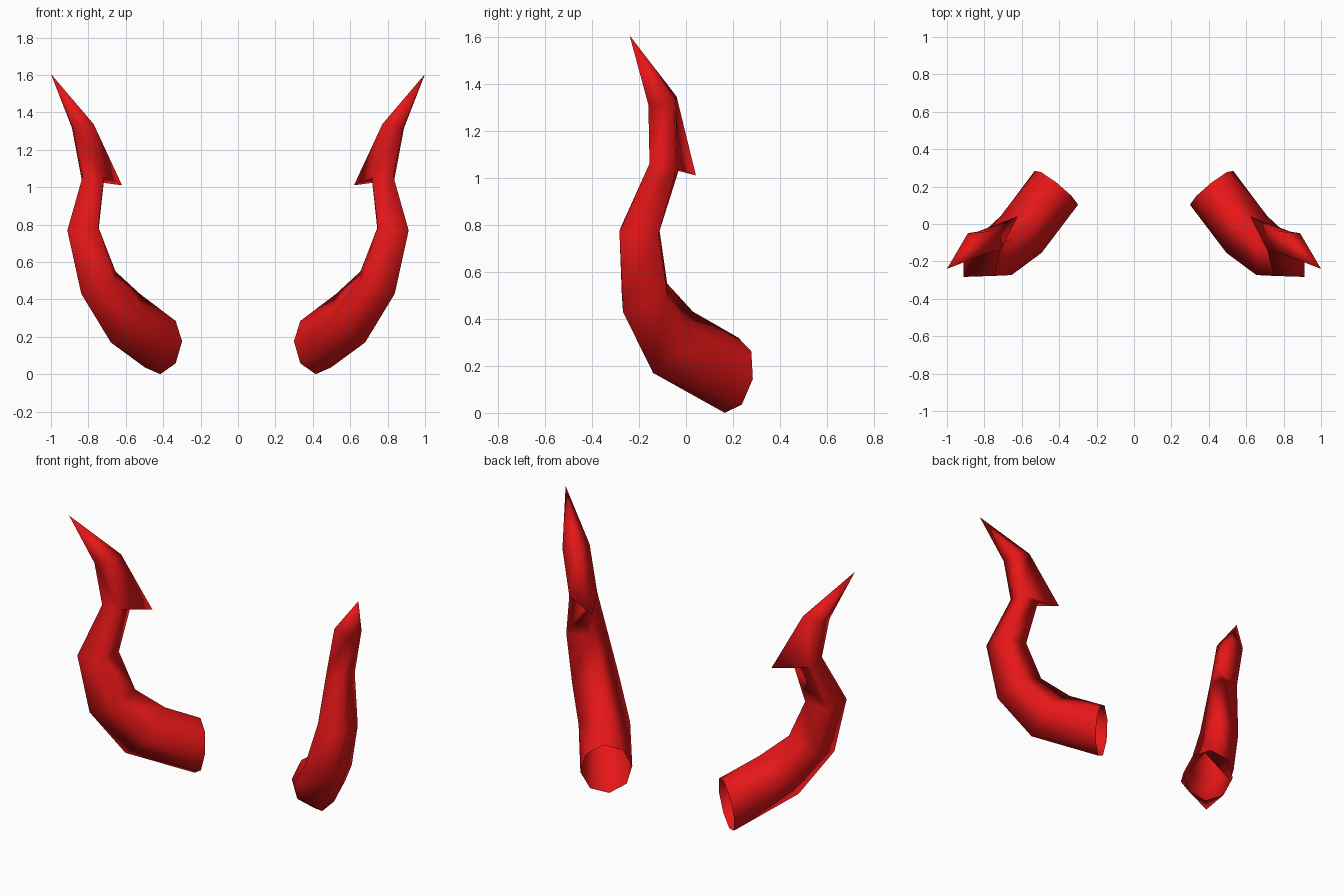
import bpy, bmesh, math
from mathutils import Vector

if "Cube" in bpy.data.objects:
    bpy.data.objects.remove(bpy.data.objects["Cube"])

red = bpy.data.materials.new("horn red")
red.diffuse_color = (0.79, 0.008, 0.009, 1)
red.use_nodes = True
red.node_tree.nodes["Principled BSDF"].inputs["Base Color"].default_value = red.diffuse_color

# Cross-sections of one horn: outer point, inner point, sideways radius
RINGS = [
    ((0.415, 0.165, 0.00), (0.415, 0.222, 0.32), 0.148),
    ((0.68, -0.14, 0.17), (0.525, 0.03, 0.43), 0.147),
    ((0.838, -0.268, 0.43), (0.655, -0.08, 0.55), 0.136),
    ((0.912, -0.283, 0.77), (0.745, -0.112, 0.775), 0.115),
    ((0.83, -0.155, 1.06), (0.72, -0.03, 1.035), 0.08),
    ((0.88, -0.16, 1.31), (0.78, -0.04, 1.345), 0.078),
]
TIP = Vector((1.0, -0.24, 1.605))
BARB = Vector((0.62, 0.042, 1.01))
BARB_RING = 4

centres = [(Vector(o) + Vector(i)) / 2 for o, i, _ in RINGS] + [TIP]


def ring_points(k, sides):
    """Points of an ellipse, starting at the outer point of ring k."""
    outer, inner, half = Vector(RINGS[k][0]), Vector(RINGS[k][1]), RINGS[k][2]
    radial = (outer - inner) / 2
    along = centres[k + 1] - centres[k - 1] if k else Vector((0.63, -0.78, 0.15))
    side = along.cross(radial).normalized() * half
    return [centres[k] + radial * math.cos(a) + side * math.sin(a)
            for a in (2 * math.pi * j / sides for j in range(sides))]


bm = bmesh.new()


def add_ring(points):
    return [bm.verts.new(p) for p in points]


# Open eight-sided base running into a four-sided section
base = add_ring(ring_points(0, 8))
ring = add_ring(ring_points(1, 4))
for j in range(4):
    n = (j + 1) % 4
    corner, mid, nxt = base[2 * j], base[2 * j + 1], base[2 * n]
    bm.faces.new((corner, mid, ring[j]))
    bm.faces.new((mid, ring[n], ring[j]))
    bm.faces.new((mid, nxt, ring[n]))

# Four-sided shaft, with the inner corner drawn out to a barb at one ring
for k in range(2, len(RINGS)):
    new = add_ring(ring_points(k, 4))
    for j in range(4):
        n = (j + 1) % 4
        bm.faces.new((ring[j], ring[n], new[n], new[j]))
    ring = new
    if k == BARB_RING:
        barb = bm.verts.new(BARB)
        bm.faces.new((ring[1], ring[2], barb))
        bm.faces.new((ring[2], ring[3], barb))
        ring = [ring[0], ring[1], barb, ring[3]]

# Pointed tip
tip = bm.verts.new(TIP)
for j in range(4):
    bm.faces.new((ring[j], ring[(j + 1) % 4], tip))

bmesh.ops.recalc_face_normals(bm, faces=bm.faces)
for f in bm.faces:
    f.smooth = True

mesh = bpy.data.meshes.new("horns")
bm.to_mesh(mesh)
bm.free()
mesh.materials.append(red)
horns = bpy.data.objects.new("horns", mesh)
bpy.context.collection.objects.link(horns)

# Opposite horn
mirror = horns.modifiers.new("opposite horn", 'MIRROR')
mirror.use_axis[0] = True
mirror.use_mirror_merge = False
